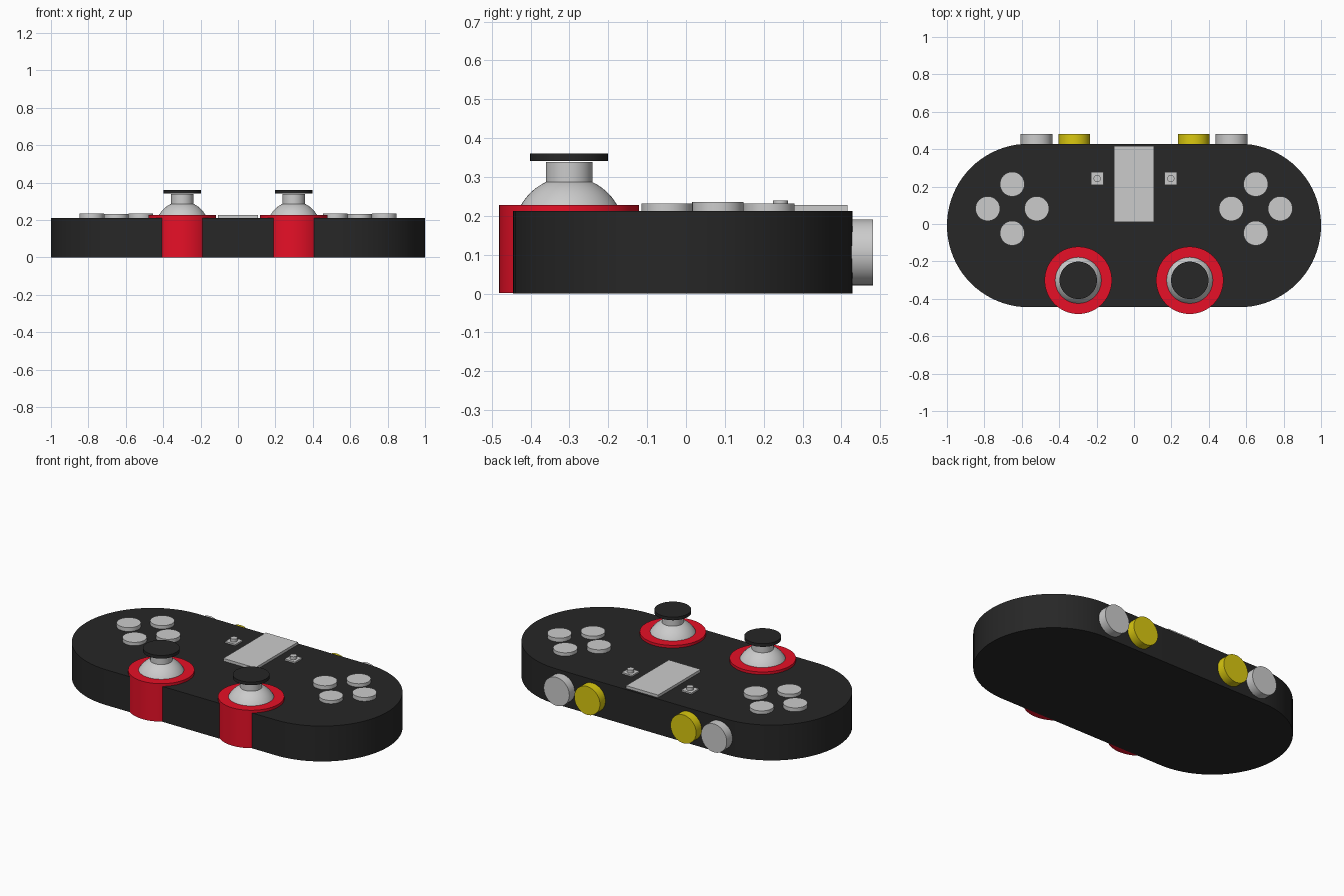
import bpy, bmesh, math
from mathutils import Matrix

if "Cube" in bpy.data.objects:
    bpy.data.objects.remove(bpy.data.objects["Cube"])


def material(name, rgb):
    m = bpy.data.materials.new(name)
    m.diffuse_color = (*rgb, 1.0)
    m.use_nodes = True
    m.node_tree.nodes["Principled BSDF"].inputs["Base Color"].default_value = m.diffuse_color
    return m


BLACK = material("matte_black", (0.02, 0.02, 0.02))
GREY = material("light_grey", (0.6, 0.6, 0.6))
RED = material("red", (0.8, 0.005, 0.02))
YELLOW = material("yellow", (0.7, 0.58, 0.005))


def finish(bm, name, mat):
    bmesh.ops.recalc_face_normals(bm, faces=bm.faces[:])
    me = bpy.data.meshes.new(name)
    bm.to_mesh(me)
    bm.free()
    me.materials.append(mat)
    ob = bpy.data.objects.new(name, me)
    bpy.context.collection.objects.link(ob)
    bpy.ops.object.select_all(action='DESELECT')
    ob.select_set(True)
    bpy.context.view_layer.objects.active = ob
    bpy.ops.object.shade_smooth_by_angle(angle=math.radians(30))
    return ob


def prism(name, outline, z0, z1, mat):
    """Extrude a flat outline from z0 to z1."""
    bm = bmesh.new()
    base = bm.faces.new([bm.verts.new((x, y, z0)) for x, y in outline])
    ext = bmesh.ops.extrude_face_region(bm, geom=[base], use_keep_orig=True)
    top = [v for v in ext["geom"] if isinstance(v, bmesh.types.BMVert)]
    bmesh.ops.translate(bm, verts=top, vec=(0, 0, z1 - z0))
    return finish(bm, name, mat)


def lathe(name, profile, loc, mat, rot=None, n=48):
    """Capped solid turned around z from (radius, height) points."""
    bm = bmesh.new()
    rings = [[bm.verts.new((r * math.cos(2 * math.pi * i / n),
                            r * math.sin(2 * math.pi * i / n), z)) for i in range(n)]
             for r, z in profile]
    for a, b in zip(rings, rings[1:]):
        for i in range(n):
            j = (i + 1) % n
            bm.faces.new((a[i], a[j], b[j], b[i]))
    bm.faces.new(rings[0][::-1])
    bm.faces.new(rings[-1])
    bm.transform(Matrix.Translation(loc) @ (rot or Matrix.Identity(4)))
    return finish(bm, name, mat)


def rect(cx, cy, hx, hy):
    return [(cx - hx, cy - hy), (cx + hx, cy - hy), (cx + hx, cy + hy), (cx - hx, cy + hy)]


# Body: stadium outline
R, CY = 0.437, -0.008
outline = []
for cx, start in ((1 - R, -90), (R - 1, 90)):
    for i in range(41):
        a = math.radians(start + 180 * i / 40)
        outline.append((cx + R * math.cos(a), CY + R * math.sin(a)))
prism("body", outline, 0, 0.212, BLACK)

# Centre touch panel
prism("centre_panel", rect(0, 0.214, 0.106, 0.202), 0.2, 0.228, GREY)

# Dome arc used under each stick
dome_c, dome_r = 0.158, 0.142
dome = []
for i in range(13):
    a = math.radians(27 + (66 - 27) * i / 12)
    dome.append((dome_r * math.cos(a), dome_c + dome_r * math.sin(a)))

back = Matrix.Rotation(math.radians(-90), 4, 'X')
for s, side in ((-1, "left"), (1, "right")):
    # Stick assembly
    at = (s * 0.298, -0.301, 0)
    lathe(side + "_stick_housing", [(0.18, 0.001), (0.18, 0.228)], at, RED, n=64)
    lathe(side + "_stick_dome", dome, at, GREY)
    lathe(side + "_stick_neck", [(0.06, 0.27), (0.06, 0.339)], at, GREY)
    lathe(side + "_stick_cap", [(0.1, 0.341), (0.1, 0.36)], at, BLACK)

    # Four face buttons in a diamond
    for k, (dx, dy) in enumerate(((0, 1), (1, 0), (0, -1), (-1, 0))):
        top = 0.235 if dy == 0 else 0.232
        lathe(f"{side}_face_button_{k + 1}", [(0.066, 0.2), (0.066, top)],
              (s * 0.651 + dx * 0.131, 0.082 + dy * 0.131, 0), GREY)

    # Small menu button on its square plate
    prism(side + "_menu_plate", rect(s * 0.197, 0.243, 0.034, 0.034), 0.2, 0.221, GREY)
    lathe(side + "_menu_button", [(0.019, 0.21), (0.019, 0.239)],
          (s * 0.197, 0.243, 0), GREY, n=32)

    # Shoulder buttons on the back wall
    for label, x, mat in (("inner", 0.319, YELLOW), ("outer", 0.522, GREY)):
        lathe(f"{side}_{label}_shoulder_button", [(0.085, 0), (0.085, 0.081)],
              (s * x, 0.4, 0.106), mat, back)
